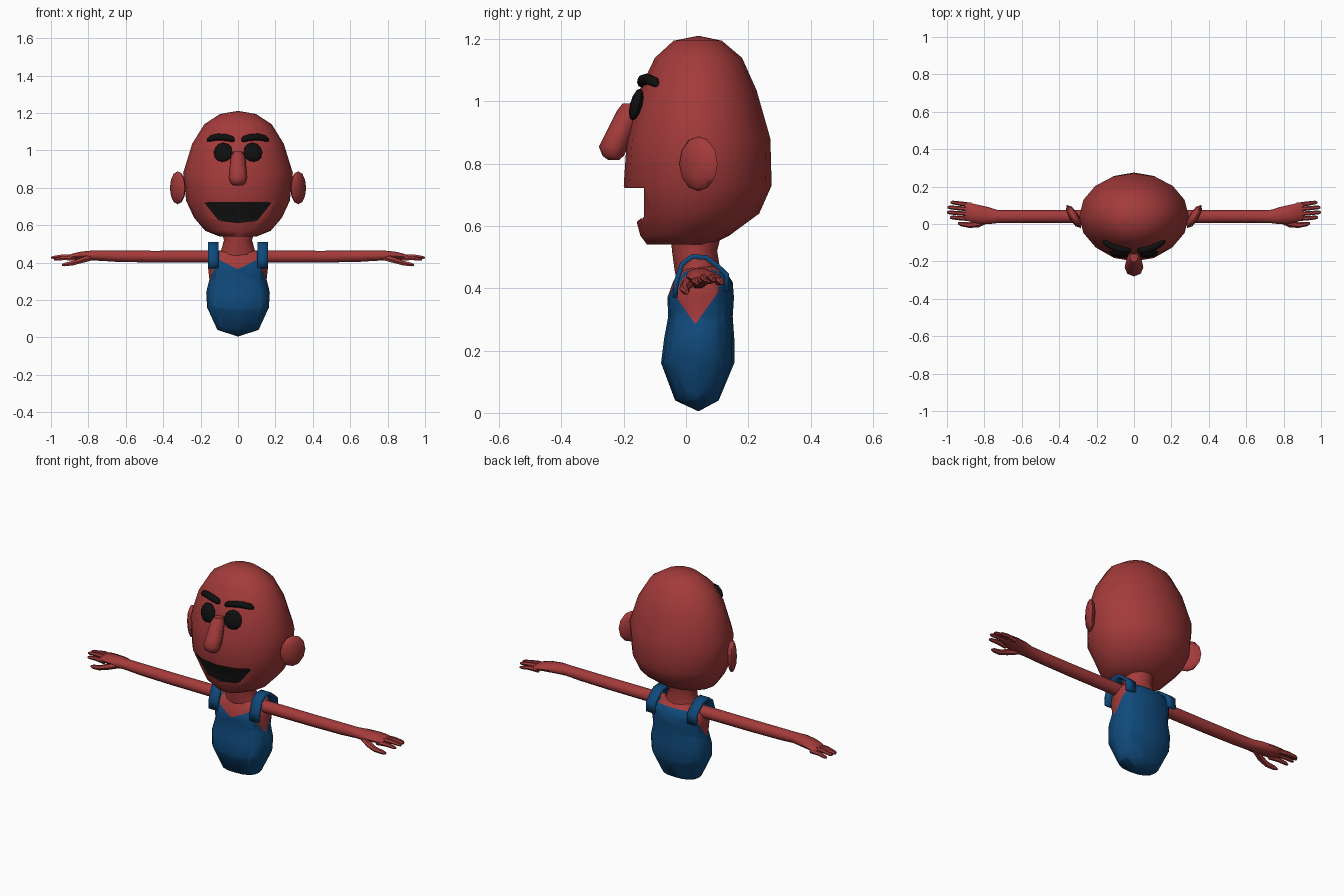
import bpy, bmesh, math
from mathutils import Matrix, Vector

if "Cube" in bpy.data.objects:
    bpy.data.objects.remove(bpy.data.objects["Cube"])


def material(name, rgb):
    m = bpy.data.materials.new(name)
    m.diffuse_color = (*rgb, 1)
    m.use_nodes = True
    m.node_tree.nodes["Principled BSDF"].inputs["Base Color"].default_value = m.diffuse_color
    return m


SKIN = material("red skin", (0.37, 0.043, 0.043))
BLUE = material("blue cloth", (0.005, 0.068, 0.2))
BLACK = material("black", (0.005, 0.005, 0.005))


def finish(name, bm, mats, mirror=False, angle=50):
    bmesh.ops.remove_doubles(bm, verts=bm.verts, dist=1e-5)
    bmesh.ops.recalc_face_normals(bm, faces=bm.faces)
    me = bpy.data.meshes.new(name)
    bm.to_mesh(me)
    bm.free()
    for m in mats:
        me.materials.append(m)
    ob = bpy.data.objects.new(name, me)
    bpy.context.collection.objects.link(ob)
    if mirror:
        ob.modifiers.new("Mirror", 'MIRROR').use_mirror_merge = False
    smooth(ob, angle)
    return ob


def smooth(ob, angle):
    bpy.ops.object.select_all(action='DESELECT')
    ob.select_set(True)
    bpy.context.view_layer.objects.active = ob
    bpy.ops.object.shade_smooth_by_angle(angle=math.radians(angle))


def loft(bm, rings, n, power=1.0):
    """Skin rings given as (centre, first half axis, second half axis)."""
    def pw(v):
        return math.copysign(abs(v) ** power, v) if abs(v) > 1e-9 else 0.0
    loops = []
    for c, a, b in rings:
        ts = [2 * math.pi * i / n for i in range(n)]
        loops.append([bm.verts.new(Vector(c) + Vector(a) * pw(math.cos(t))
                                   + Vector(b) * pw(math.sin(t))) for t in ts])
    for p, q in zip(loops, loops[1:]):
        for i in range(n):
            j = (i + 1) % n
            bm.faces.new((p[i], p[j], q[j], q[i]))
    bm.faces.new(loops[0])
    bm.faces.new(loops[-1])


def upright(rows):
    """Rows of z, half width, front y, back y."""
    return [((0, (f + b) / 2, z), (w, 0, 0), (0, (b - f) / 2, 0)) for z, w, f, b in rows]


def sideways(rows):
    """Rows of x, y, z, half depth, half height."""
    return [((x, y, z), (0, d, 0), (0, 0, h)) for x, y, z, d, h in rows]


def ellipsoid(name, centre, radii, rot, mat):
    bm = bmesh.new()
    mx = Matrix.Translation(centre) @ rot @ Matrix.Diagonal((*radii, 1))
    bmesh.ops.create_uvsphere(bm, u_segments=8, v_segments=6, radius=1, matrix=mx)
    return finish(name, bm, [mat], mirror=True)


# Head
bm = bmesh.new()
loft(bm, upright([
    (0.54, 0.10, -0.125, 0.08), (0.57, 0.175, -0.147, 0.14), (0.64, 0.235, -0.165, 0.235),
    (0.73, 0.277, -0.20, 0.275), (0.88, 0.293, -0.19, 0.271), (1.035, 0.245, -0.15, 0.227),
    (1.14, 0.18, -0.10, 0.18), (1.195, 0.095, -0.04, 0.115), (1.211, 0, 0.04, 0.04)]), 16)
head = finish("head", bm, [SKIN, BLACK])

# Open mouth cut into the face, black inside
bm = bmesh.new()
outline = [(-0.25, 0.722), (0.25, 0.722), (0.15, 0.65), (0.10, 0.625), (0, 0.613),
           (-0.10, 0.625), (-0.15, 0.65)]
face = bm.faces.new([bm.verts.new((x, -0.135, z)) for x, z in outline])
ext = bmesh.ops.extrude_face_region(bm, geom=[face])["geom"]
bmesh.ops.translate(bm, vec=(0, -0.2, 0), verts=[v for v in ext if isinstance(v, bmesh.types.BMVert)])
for f in bm.faces:
    f.material_index = 1
cutter = finish("mouth_cutter", bm, [SKIN, BLACK])
cutter.hide_render = True
cut = head.modifiers.new("Mouth", 'BOOLEAN')
cut.operation, cut.solver, cut.object = 'DIFFERENCE', 'EXACT', cutter
bpy.context.view_layer.objects.active = head
bpy.ops.object.modifier_apply(modifier=cut.name)
bpy.data.objects.remove(cutter)
smooth(head, 50)

# Nose
bm = bmesh.new()
loft(bm, upright([
    (0.812, 0.025, -0.25, -0.215), (0.825, 0.042, -0.268, -0.20), (0.855, 0.05, -0.28, -0.185),
    (0.89, 0.047, -0.262, -0.17), (0.97, 0.038, -0.222, -0.145), (0.993, 0.022, -0.204, -0.15)]), 8)
finish("nose", bm, [SKIN])

# Eyes and ears
ellipsoid("eyes", (0.08, -0.16, 0.99), (0.052, 0.018, 0.053),
          Matrix.Rotation(0.2, 4, 'Z') @ Matrix.Rotation(-0.25, 4, 'X'), BLACK)
ellipsoid("ears", (0.322, 0.04, 0.80), (0.026, 0.072, 0.088), Matrix.Rotation(-0.55, 4, 'Z'), SKIN)

# Eyebrows
bm = bmesh.new()
loft(bm, sideways([
    (0.018, -0.14, 1.056, 0.008, 0.008), (0.028, -0.14, 1.06, 0.017, 0.016),
    (0.065, -0.137, 1.069, 0.019, 0.018), (0.11, -0.124, 1.072, 0.019, 0.018),
    (0.15, -0.102, 1.063, 0.017, 0.016), (0.165, -0.095, 1.055, 0.008, 0.008)]), 8)
finish("eyebrows", bm, [BLACK], mirror=True)

# Neck
bm = bmesh.new()
loft(bm, upright([(0.40, 0.12, -0.025, 0.115), (0.46, 0.092, -0.037, 0.11),
                  (0.52, 0.075, -0.045, 0.10), (0.58, 0.09, -0.05, 0.115)]), 12)
finish("neck", bm, [SKIN])

# Torso, sliced along the neckline and armholes and coloured as vest or skin
bm = bmesh.new()
loft(bm, upright([
    (0.005, 0, 0.04, 0.04), (0.04, 0.11, -0.035, 0.105), (0.16, 0.165, -0.08, 0.155),
    (0.24, 0.17, -0.07, 0.155), (0.31, 0.153, -0.057, 0.15), (0.37, 0.16, -0.06, 0.154),
    (0.42, 0.16, -0.042, 0.15), (0.45, 0.14, -0.025, 0.13), (0.47, 0.08, -0.005, 0.10)]), 16, 0.82)
bmesh.ops.recalc_face_normals(bm, faces=bm.faces)
slices = [((0, -0.03, 0), (0, 1, 0)), ((0, 0.105, 0), (0, 1, 0)), ((0, 0.04, 0), (0, 1, 0))]
for s in (-1, 1):
    slices += [((s * 0.1, 0, 0), (1, 0, 0)), ((0, 0, 0.365), (s * 0.5, 0, -1)),
               ((0, 0.03, 0.285), (0, s * 1.4, -1)), ((s * 0.12, 0, 0), (1, 0, 0))]
for co, no in slices:
    bmesh.ops.bisect_plane(bm, geom=bm.verts[:] + bm.edges[:] + bm.faces[:],
                           plane_co=co, plane_no=no, dist=1e-5)
for f in bm.faces:
    x, y, z = f.calc_center_median()
    x = abs(x)
    armhole = x > 0.12 and -0.03 < y < 0.105 and z > 0.285 + 1.4 * abs(y - 0.03)
    neckline = x < 0.1 and z > (0.365 + 0.5 * x if y < 0.04 else 0.45)
    f.material_index = 0 if armhole or neckline or z > 0.455 else 1
finish("torso", bm, [SKIN, BLUE], angle=60)

# Shoulder straps
bm = bmesh.new()
path = [(-0.035, 0.37), (-0.032, 0.42), (-0.012, 0.478), (0.02, 0.502), (0.065, 0.499),
        (0.10, 0.472), (0.13, 0.445), (0.13, 0.39)]
rows = [(bm.verts.new((0.103, y, z)), bm.verts.new((0.16, y, z))) for y, z in path]
for (a, b), (c, d) in zip(rows, rows[1:]):
    bm.faces.new((a, b, d, c))
straps = finish("shoulder_straps", bm, [BLUE], mirror=True)
solid = straps.modifiers.new("Thickness", 'SOLIDIFY')
solid.thickness, solid.offset = 0.016, 0

# Arms running into flat palms
bm = bmesh.new()
loft(bm, sideways([
    (0.10, 0.04, 0.432, 0.036, 0.034), (0.45, 0.04, 0.432, 0.035, 0.033),
    (0.64, 0.04, 0.434, 0.034, 0.032), (0.73, 0.04, 0.437, 0.035, 0.029),
    (0.78, 0.045, 0.438, 0.046, 0.028), (0.84, 0.054, 0.436, 0.05, 0.024),
    (0.89, 0.066, 0.431, 0.05, 0.017), (0.905, 0.067, 0.429, 0.044, 0.010)]), 10)
finish("arms", bm, [SKIN], mirror=True)

# Fingers: knuckle y, tip y, tip x, knuckle z
bm = bmesh.new()
for y0, y1, x1, z0 in [(0.027, 0.035, 0.985, 0.422), (0.053, 0.062, 1.0, 0.432),
                       (0.079, 0.089, 0.997, 0.432), (0.102, 0.115, 0.98, 0.423)]:
    xm = (0.87 + x1) / 2
    loft(bm, sideways([(0.87, y0, z0, 0.012, 0.014),
                       (xm, (y0 + y1) / 2, z0 + 0.002, 0.012, 0.012),
                       (x1 - 0.012, y1, z0 - 0.004, 0.010, 0.009),
                       (x1, y1, z0 - 0.006, 0.005, 0.005)]), 6)
finish("fingers", bm, [SKIN], mirror=True)

# Thumbs
bm = bmesh.new()
loft(bm, sideways([(0.77, 0.03, 0.43, 0.02, 0.018), (0.83, 0.003, 0.414, 0.021, 0.017),
                   (0.88, -0.006, 0.398, 0.015, 0.014), (0.925, 0.0, 0.39, 0.012, 0.011),
                   (0.942, 0.004, 0.387, 0.006, 0.006)]), 6)
finish("thumbs", bm, [SKIN], mirror=True)
